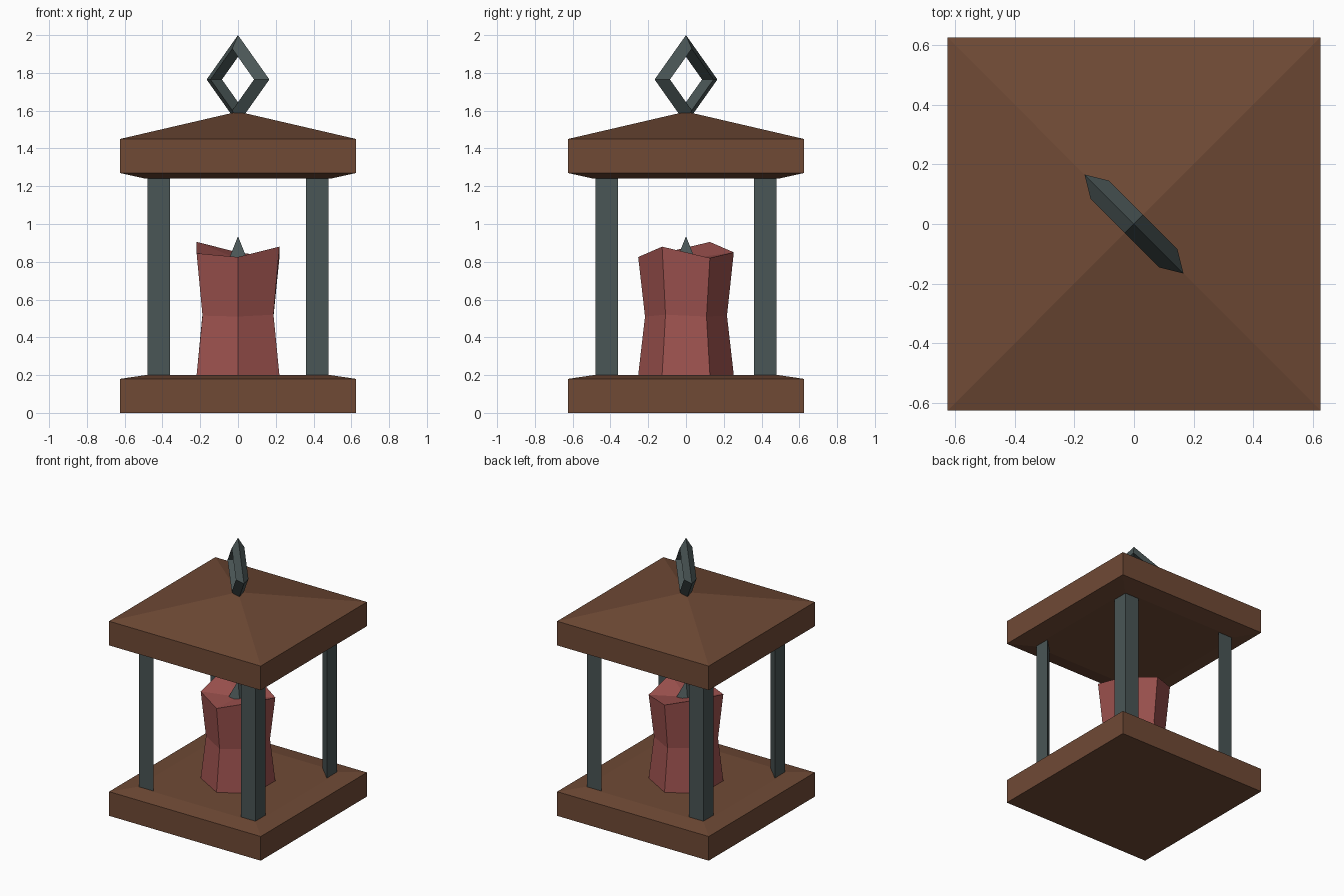
import bpy, bmesh
from math import cos, sin, pi, sqrt

if "Cube" in bpy.data.objects:
    bpy.data.objects.remove(bpy.data.objects["Cube"])


def material(name, rgb):
    m = bpy.data.materials.new(name)
    m.diffuse_color = (*rgb, 1)
    m.use_nodes = True
    m.node_tree.nodes["Principled BSDF"].inputs["Base Color"].default_value = m.diffuse_color
    return m


WOOD = material("wood", (0.16, 0.068, 0.036))
IRON = material("iron", (0.068, 0.092, 0.092))
WAX = material("wax", (0.34, 0.085, 0.078))


def loft(name, rings, mat, closed=False):
    """Skin a stack of rings; a one-point ring becomes a tip."""
    bm = bmesh.new()
    vs = [[bm.verts.new(p) for p in ring] for ring in rings]
    pairs = list(zip(vs, vs[1:])) + ([(vs[-1], vs[0])] if closed else [])
    for a, b in pairs:
        n = max(len(a), len(b))
        for i in range(n):
            j = (i + 1) % n
            if len(b) == 1:
                bm.faces.new((a[i], a[j], b[0]))
            elif len(a) == 1:
                bm.faces.new((a[0], b[j], b[i]))
            else:
                bm.faces.new((a[i], a[j], b[j], b[i]))
    if not closed:
        for ring in (vs[0], vs[-1]):
            if len(ring) > 2:
                bm.faces.new(ring)
    bmesh.ops.recalc_face_normals(bm, faces=bm.faces)
    me = bpy.data.meshes.new(name)
    bm.to_mesh(me)
    bm.free()
    me.materials.append(mat)
    ob = bpy.data.objects.new(name, me)
    bpy.context.collection.objects.link(ob)
    return ob


def square(h, z):
    return [(-h, -h, z), (h, -h, z), (h, h, z), (-h, h, z)]


# Base slab and roof slab with shallow bevelled faces
loft("base", [square(0.625, 0), square(0.625, 0.18), square(0.49, 0.2)], WOOD)
loft("roof", [square(0.49, 1.24), square(0.625, 1.27), square(0.625, 1.45),
              [(0, 0, 1.595)]], WOOD)

# Four triangular corner posts
for sx, side in ((-1, "left"), (1, "right")):
    for sy, end in ((-1, "front"), (1, "back")):
        tri = [(0.48, 0.48), (0.36, 0.48), (0.48, 0.36)]
        loft(f"{end}_{side}_post",
             [[(x * sx, y * sy, z) for x, y in tri] for z in (0.19, 1.25)], IRON)


# Six-sided candle with a pinched waist, uneven rim and sunken top
def hexagon(r, heights):
    return [(r * cos(a), r * sin(a), z)
            for a, z in ((-pi / 2 + i * pi / 3, heights[i]) for i in range(6))]


rim = [0.825, 0.88, 0.82, 0.85, 0.905, 0.845]
loft("candle", [hexagon(0.253, [0.2] * 6),
                hexagon(0.217, [0.51, 0.52, 0.51, 0.515, 0.525, 0.515]),
                hexagon(0.253, rim), [(0, 0, 0.815)]], WAX)

# Wick
loft("wick", [square(0.05, 0.81), [(0, 0, 0.935)]], IRON)

# Diamond hanging ring with triangular section, set on the diagonal
section = [(0.235, 0), (0.163, 0.043), (0.163, -0.043)]
ring = []
for k in range(4):
    c, s = cos(k * pi / 2), sin(k * pi / 2)
    ring.append([((r * c + w) / sqrt(2), (-r * c + w) / sqrt(2), 1.765 + r * s)
                 for r, w in section])
loft("hanging_ring", ring, IRON, closed=True)
